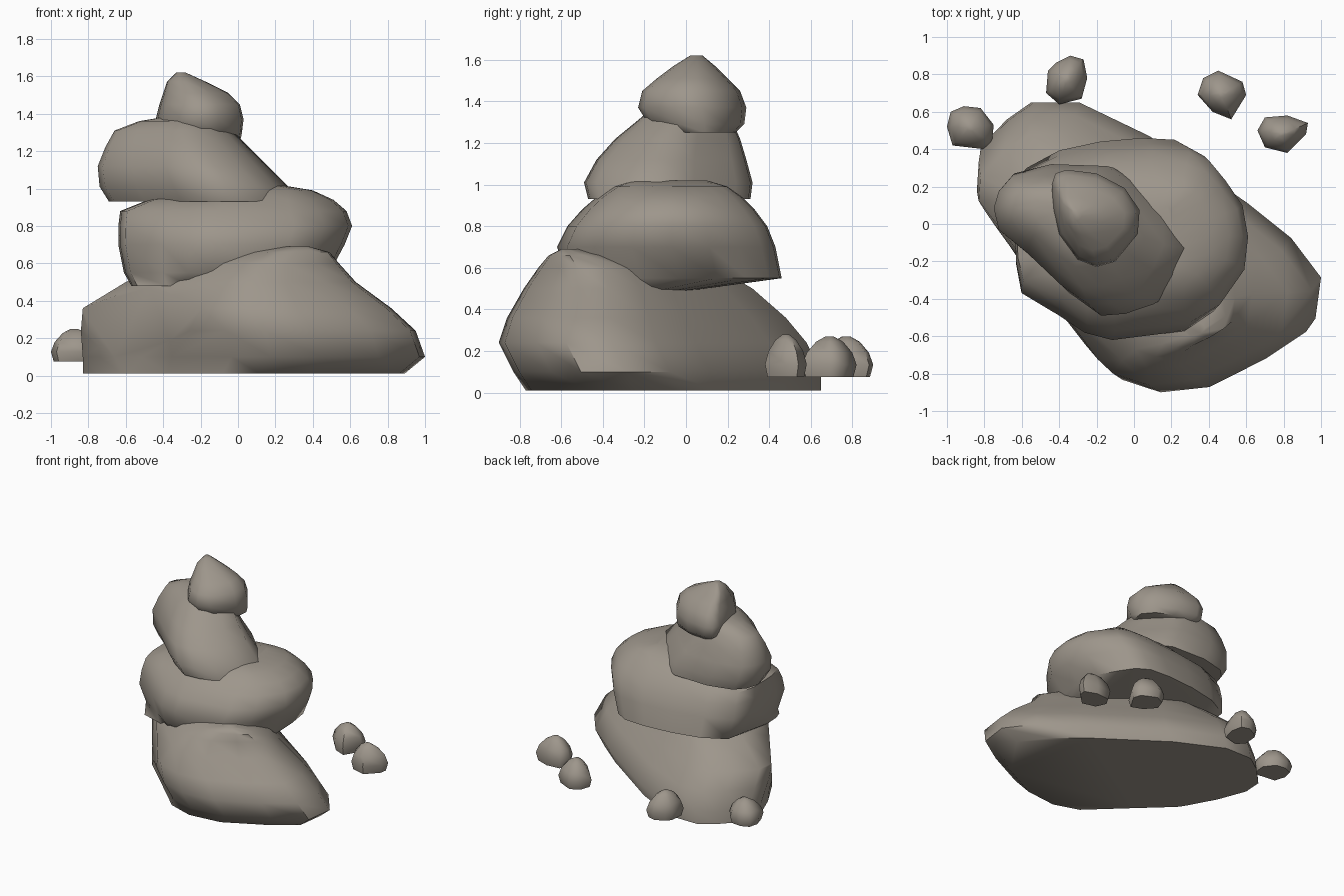
import bpy
import bmesh
import math
from mathutils import Vector

# Remove the default cube
default_cube = bpy.data.objects.get("Cube")
if default_cube:
    bpy.data.objects.remove(default_cube, do_unlink=True)

# One weathered stone colour
stone = bpy.data.materials.new("warm grey stone")
stone.use_nodes = True
stone_colour = (0.34, 0.305, 0.26, 1.0)
stone.diffuse_color = stone_colour
shader = stone.node_tree.nodes["Principled BSDF"]
shader.inputs["Base Color"].default_value = stone_colour
shader.inputs["Roughness"].default_value = 0.9


def normalise(outline):
    """Scale a plan outline into the unit square."""
    xs = [p[0] for p in outline]
    ys = [p[1] for p in outline]
    left, width = min(xs), max(xs) - min(xs)
    front, depth = min(ys), max(ys) - min(ys)
    return [((x - left) / width, (y - front) / depth) for x, y in outline]


def loft_rock(name, outline, levels, flat_cuts=(), crease=55):
    """Loft a plan outline through levels of (z, left, right, front, back).

    All lengths are given in hundredths of a unit. Each flat cut is a point
    and an outward direction, and slices off the rock beyond that plane.
    """
    plan = normalise(outline)
    bm = bmesh.new()
    rings = []
    for level in levels:
        z, left, right, front, back = [value / 100 for value in level]
        ring = []
        for u, v in plan:
            x = left + u * (right - left)
            y = front + v * (back - front)
            ring.append(bm.verts.new((x, y, z)))
        rings.append(ring)

    # Side walls between neighbouring rings, then the two caps
    count = len(plan)
    for lower, upper in zip(rings, rings[1:]):
        for i in range(count):
            j = (i + 1) % count
            bm.faces.new((lower[i], lower[j], upper[j], upper[i]))
    bm.faces.new(rings[0])
    bm.faces.new(rings[-1])

    # Sheared-off faces
    for point, outward in flat_cuts:
        geometry = bm.verts[:] + bm.edges[:] + bm.faces[:]
        bmesh.ops.bisect_plane(bm, geom=geometry, plane_co=Vector(point) / 100,
                               plane_no=outward, clear_outer=True)
        rim = [edge for edge in bm.edges if edge.is_boundary]
        bmesh.ops.holes_fill(bm, edges=rim)
    bmesh.ops.recalc_face_normals(bm, faces=bm.faces[:])

    mesh = bpy.data.meshes.new(name)
    bm.to_mesh(mesh)
    bm.free()
    mesh.materials.append(stone)
    rock = bpy.data.objects.new(name, mesh)
    bpy.context.collection.objects.link(rock)

    # Smooth shading that keeps hard creases
    bpy.ops.object.select_all(action="DESELECT")
    rock.select_set(True)
    bpy.context.view_layer.objects.active = rock
    bpy.ops.object.shade_smooth_by_angle(angle=math.radians(crease))


# Broad base boulder, its peak leaning to the front, one corner sheared flat
loft_rock(
    "base_boulder",
    [(-54, 66), (-30, 66), (8, 47), (60, 10), (84, -10), (100, -32),
     (97, -55), (75, -70), (44, -86), (17, -89), (-4, -82), (-36, -51),
     (-60, -28), (-75, 0), (-84, 24), (-83, 40), (-68, 56)],
    [(1, -83, 89, -77, 65), (10, -83, 100, -83, 65),
     (24, -84, 95, -90, 58), (36, -83, 82, -86, 48),
     (50, -60, 63, -78, 32), (60, -40, 54, -71, 15),
     (66, -10, 49, -66, -20), (69, 22, 38, -60, -48)],
    flat_cuts=[((-36, -52, 15), (-0.8, -0.6, 0.05))])

# Rounded middle boulder with an underside that rises to the back
loft_rock(
    "middle_boulder",
    [(-60, 30), (-40, 40), (-15, 45), (10, 47), (30, 46), (41, 40),
     (49, 29), (58, 14), (61, -5), (59, -25), (46, -46), (30, -57),
     (-10, -62), (-25, -58), (-40, -48), (-60, -36), (-63, -20), (-64, 10)],
    [(48, -57, 42, -50, -5), (55, -61, 49, -57, 46),
     (70, -64, 57, -62, 43), (80, -64, 61, -57, 39),
     (88, -63, 58, -50, 33), (94, -48, 51, -43, 27),
     (99, -12, 40, -35, 20), (102, 5, 22, -26, 10)])

# Wedge-shaped upper boulder, sloping down to its left side
loft_rock(
    "upper_boulder",
    [(-65, 28), (-45, 33), (-15, 32), (-5, 25), (15, 5), (27, -12),
     (20, -27), (10, -42), (-5, -47), (-18, -48), (-35, -36),
     (-55, -17), (-72, -3), (-75, 10), (-72, 20)],
    [(93, -69, 30, -47, 31), (101, -74, 27, -49, 32),
     (112, -75, 16, -43, 29), (122, -71, 6, -34, 26),
     (131, -66, -3, -23, 22), (136, -53, -12, -17, 18),
     (138, -41, -25, -8, 12)])

# Pointed cap stone
loft_rock(
    "cap_stone",
    [(-36, 30), (-20, 28), (-5, 20), (3, 8), (2, -5), (-10, -20),
     (-20, -23), (-30, -19), (-40, -5), (-43, 8), (-44, 22), (-42, 28)],
    [(125, -39, 1, -12, 24), (129, -43, 2, -18, 28),
     (137, -44, 3, -23, 29), (145, -42, 1, -21, 26),
     (151, -40, -5, -14, 20), (157, -38, -17, -6, 14),
     (162, -33, -28, 2, 8)])

# Loose pebbles: name, top height, plan outline
pebbles = [
    ("pebble_far_right", 25,
     [(-100, 52), (-98, 60), (-91, 63), (-82, 62), (-75, 53),
      (-76, 43), (-80, 40), (-97, 42)]),
    ("pebble_back_right", 27,
     [(-47, 70), (-46, 82), (-42, 86), (-34, 90), (-27, 88),
      (-25, 78), (-28, 67), (-40, 64)]),
    ("pebble_back_left", 27,
     [(34, 69), (37, 78), (45, 82), (58, 76), (60, 69), (52, 56), (42, 60)]),
    ("pebble_far_left", 28,
     [(66, 50), (70, 57), (82, 58), (93, 54), (92, 48), (82, 38), (70, 41)]),
]
pebble_base = 7.5
# Each level: share of height, share of half width
pebble_profile = [(0, 0.88), (0.3, 1), (0.6, 0.84), (0.87, 0.5), (1, 0.15)]

for name, top, outline in pebbles:
    xs = [p[0] for p in outline]
    ys = [p[1] for p in outline]
    cx, cy = (min(xs) + max(xs)) / 2, (min(ys) + max(ys)) / 2
    half_x, half_y = max(xs) - cx, max(ys) - cy
    levels = []
    for height, size in pebble_profile:
        z = pebble_base + height * (top - pebble_base)
        levels.append((z, cx - half_x * size, cx + half_x * size,
                       cy - half_y * size, cy + half_y * size))
    loft_rock(name, outline, levels)
